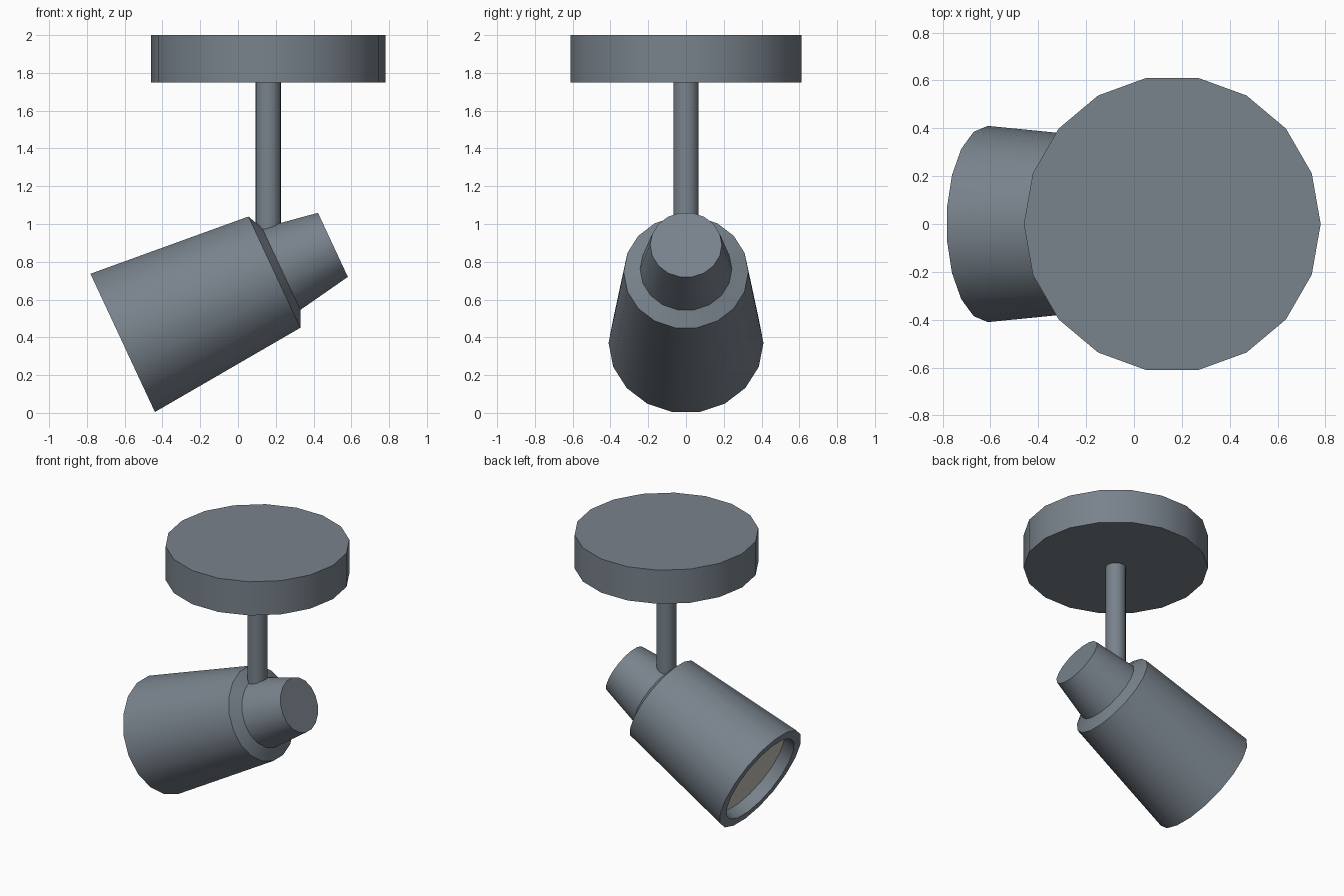
import bpy, bmesh, math

if "Cube" in bpy.data.objects:
    bpy.data.objects.remove(bpy.data.objects["Cube"])

SIDES = 18


def material(name, rgb):
    m = bpy.data.materials.new(name)
    m.diffuse_color = (*rgb, 1)
    m.use_nodes = True
    m.node_tree.nodes["Principled BSDF"].inputs["Base Color"].default_value = m.diffuse_color
    return m


metal = material("blue grey metal", (0.19, 0.225, 0.262))
glass = material("warm white glass", (0.58, 0.55, 0.49))


def lathe(name, profile, mat, location, tilt=0.0, start=0.0):
    """Spin (height, radius) points about local z; radius 0 closes to a flat cap."""
    bm = bmesh.new()
    rings = []
    for h, r in profile:
        angles = [start + 2 * math.pi * i / SIDES for i in range(SIDES)]
        rings.append([bm.verts.new((r * math.cos(a), r * math.sin(a), h)) for a in angles])
    for low, high in zip(rings, rings[1:]):
        for i in range(SIDES):
            j = (i + 1) % SIDES
            bm.faces.new((low[i], low[j], high[j], high[i]))
    bm.faces.new(rings[0][::-1])
    bm.faces.new(rings[-1])
    bmesh.ops.recalc_face_normals(bm, faces=bm.faces[:])
    mesh = bpy.data.meshes.new(name)
    bm.to_mesh(mesh)
    bm.free()
    mesh.materials.append(mat)
    ob = bpy.data.objects.new(name, mesh)
    bpy.context.collection.objects.link(ob)
    ob.location = location
    ob.rotation_euler = (0, tilt, 0)
    bpy.ops.object.select_all(action='DESELECT')
    ob.select_set(True)
    bpy.context.view_layer.objects.active = ob
    bpy.ops.object.shade_smooth_by_angle(angle=math.radians(30))
    return ob


# Ceiling plate and stem
lathe("ceiling_plate", [(1.75, 0.62), (2.0, 0.62)], metal, (0.16, 0, 0))
lathe("stem", [(0.86, 0.068), (1.76, 0.068)], metal, (0.16, 0, 0))

# Tilted lamp head: recess, rim, shade, shoulder and tapered neck
pivot, tilt, quarter = (0.1925, 0, 0.745), math.radians(65), math.pi / 2
lathe("lamp_head",
      [(-0.792, 0.34), (-0.886, 0.34), (-0.886, 0.41), (0, 0.33),
       (0.04, 0.243), (0.342, 0.19)],
      metal, pivot, tilt, quarter)

# Glass disc set inside the rim
lathe("lamp_glass", [(-0.798, 0.338), (-0.793, 0.338)], glass, pivot, tilt, quarter)
